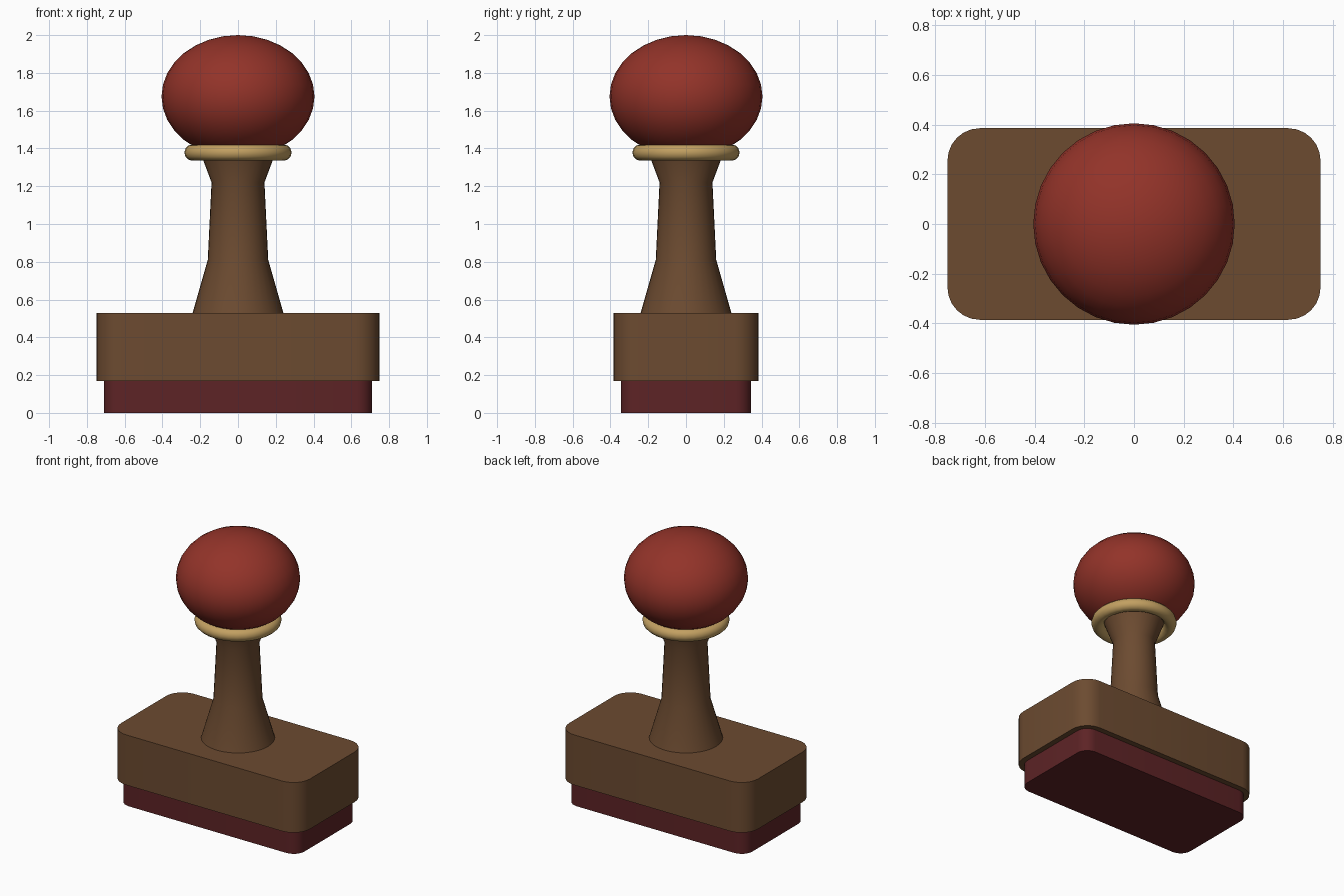
import bpy
import bmesh
import math

cube = bpy.data.objects.get("Cube")
if cube:
    bpy.data.objects.remove(cube, do_unlink=True)


def material(name, rgb):
    mat = bpy.data.materials.new(name)
    mat.use_nodes = True
    colour = (*rgb, 1.0)
    mat.diffuse_color = colour
    mat.node_tree.nodes["Principled BSDF"].inputs["Base Color"].default_value = colour
    return mat


wood = material("brown wood", (0.15, 0.07, 0.03))
lacquer = material("red lacquer", (0.29, 0.033, 0.022))
brass = material("brass", (0.54, 0.35, 0.12))
rubber = material("dark red rubber", (0.11, 0.017, 0.019))


def finish(obj, name, mat, angle=35):
    obj.name = name
    obj.data.name = name
    obj.data.materials.append(mat)
    bpy.ops.object.select_all(action="DESELECT")
    obj.select_set(True)
    bpy.context.view_layer.objects.active = obj
    bpy.ops.object.shade_smooth_by_angle(angle=math.radians(angle))
    return obj


def from_bmesh(bm, name, mat):
    bmesh.ops.recalc_face_normals(bm, faces=bm.faces)
    mesh = bpy.data.meshes.new(name)
    bm.to_mesh(mesh)
    bm.free()
    obj = bpy.data.objects.new(name, mesh)
    bpy.context.collection.objects.link(obj)
    return finish(obj, name, mat)


def rounded_block(name, half_x, half_y, z0, z1, radius, mat, steps=6):
    """Box with rounded vertical corners."""
    bm = bmesh.new()
    outline = []
    for i, (sx, sy) in enumerate([(1, 1), (-1, 1), (-1, -1), (1, -1)]):
        for k in range(steps + 1):
            a = math.pi / 2 * (i + k / steps)
            x = sx * (half_x - radius) + radius * math.cos(a)
            y = sy * (half_y - radius) + radius * math.sin(a)
            outline.append(bm.verts.new((x, y, z0)))
    face = bm.faces.new(outline)
    ext = bmesh.ops.extrude_face_region(bm, geom=[face], use_keep_orig=True)
    top = [v for v in ext["geom"] if isinstance(v, bmesh.types.BMVert)]
    bmesh.ops.translate(bm, verts=top, vec=(0, 0, z1 - z0))
    return from_bmesh(bm, name, mat)


def lathe(name, profile, mat, sides=32):
    """Turned part from (radius, height) pairs, capped at both ends."""
    bm = bmesh.new()
    rings = [[bm.verts.new((r * math.cos(math.tau * i / sides),
                            r * math.sin(math.tau * i / sides), z))
              for i in range(sides)] for r, z in profile]
    for low, high in zip(rings, rings[1:]):
        for i in range(sides):
            j = (i + 1) % sides
            bm.faces.new((low[i], low[j], high[j], high[i]))
    bm.faces.new(rings[0])
    bm.faces.new(rings[-1])
    return from_bmesh(bm, name, mat)


# Stamping pad and wooden block
rounded_block("rubber_pad", 0.71, 0.345, 0.0, 0.17, 0.085, rubber)
rounded_block("wooden_base", 0.75, 0.385, 0.17, 0.53, 0.13, wood)

# Turned handle stem
lathe("handle_stem", [(0.24, 0.53), (0.16, 0.81), (0.14, 1.22), (0.2, 1.38)], wood)

# Brass collar under the knob
bpy.ops.mesh.primitive_torus_add(major_segments=32, minor_segments=12,
                                 major_radius=0.241, minor_radius=0.043,
                                 location=(0, 0, 1.378))
finish(bpy.context.object, "brass_collar", brass, 60)

# Flattened ball knob
bpy.ops.mesh.primitive_uv_sphere_add(segments=32, ring_count=16, radius=1,
                                     location=(0, 0, 1.675))
knob = bpy.context.object
knob.scale = (0.405, 0.405, 0.325)
bpy.ops.object.transform_apply(location=False, rotation=False, scale=True)
finish(knob, "handle_knob", lacquer, 60)
